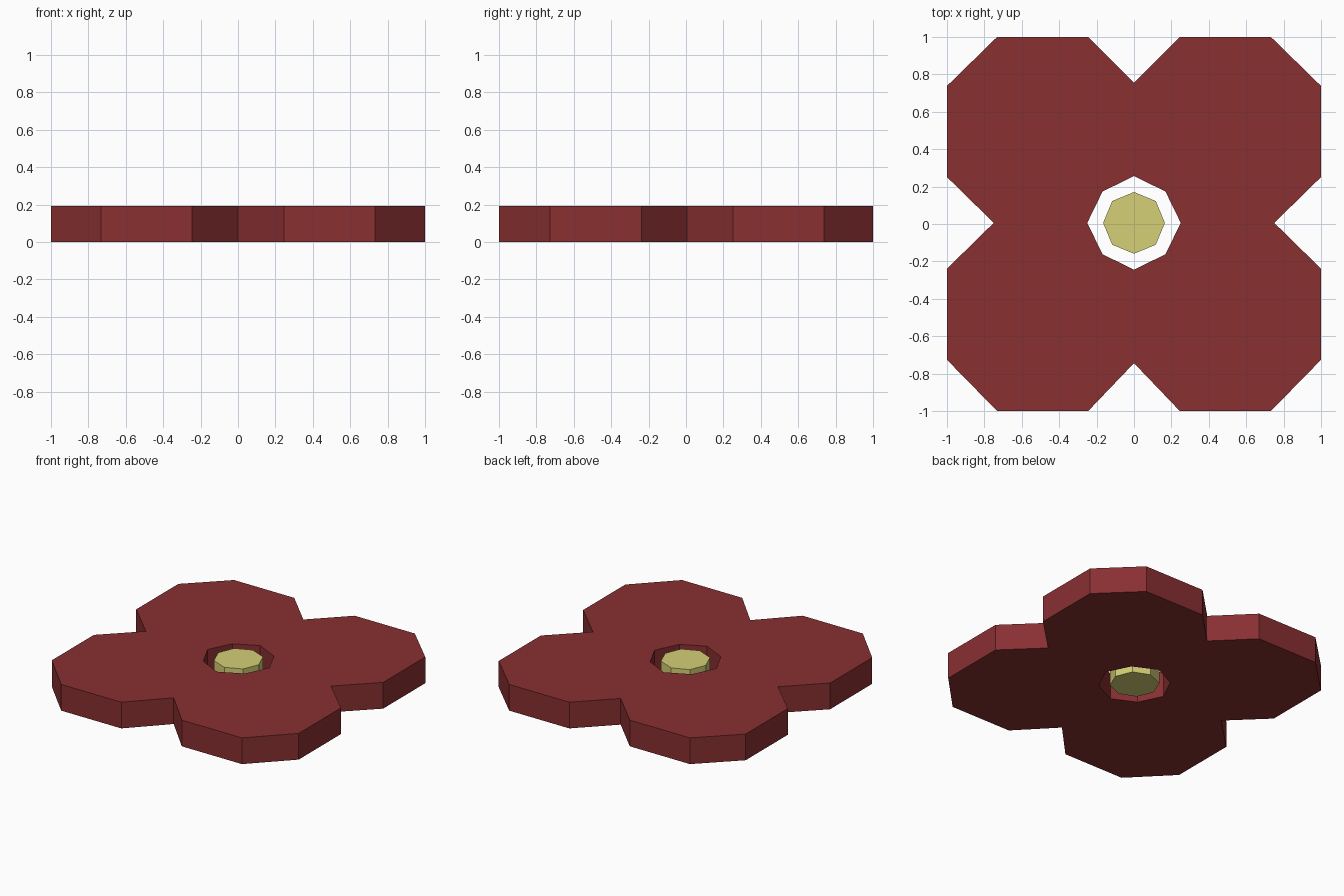
import bpy, bmesh, math
from mathutils import Vector

if "Cube" in bpy.data.objects:
    bpy.data.objects.remove(bpy.data.objects["Cube"])

HEIGHT = 0.192
SHIFT = 0.006  # slight offset of the hole and notches in y


def material(name, color):
    m = bpy.data.materials.new(name)
    m.diffuse_color = (*color, 1)
    m.use_nodes = True
    m.node_tree.nodes["Principled BSDF"].inputs["Base Color"].default_value = m.diffuse_color
    return m


def make_slab(name, polygons, mat):
    """Weld flat polygons together and extrude them up to HEIGHT."""
    bm = bmesh.new()
    for poly in polygons:
        bm.faces.new([bm.verts.new((x, y, 0)) for x, y in poly])
    bmesh.ops.remove_doubles(bm, verts=bm.verts, dist=1e-4)
    out = bmesh.ops.extrude_face_region(bm, geom=bm.faces[:], use_keep_orig=True)
    top = [v for v in out["geom"] if isinstance(v, bmesh.types.BMVert)]
    bmesh.ops.translate(bm, verts=top, vec=Vector((0, 0, HEIGHT)))
    bmesh.ops.recalc_face_normals(bm, faces=bm.faces[:])
    # Merge the flat pieces into clean surfaces
    for v in bm.verts:
        if abs(v.co.y) < 0.95:
            v.co.y += SHIFT
    mesh = bpy.data.meshes.new(name)
    bm.to_mesh(mesh)
    bm.free()
    mesh.materials.append(mat)
    obj = bpy.data.objects.new(name, mesh)
    bpy.context.collection.objects.link(obj)
    return obj


red = material("dark red", (0.25, 0.029, 0.031))
yellow = material("pale yellow", (0.66, 0.63, 0.18))

# Four petals: one quarter of the outline with its part of the octagonal hole
d = 0.168
quarter = [(0.75, 0), (1, 0.245), (1, 0.732), (0.732, 1), (0.245, 1), (0, 0.75),
           (0, 0.25), (d, d), (0.25, 0)]
quarters = []
for sx, sy in ((1, 1), (-1, 1), (-1, -1), (1, -1)):
    pts = [(sx * x, sy * y) for x, y in quarter]
    quarters.append(pts if sx * sy > 0 else pts[::-1])
make_slab("petals", quarters, red)

# Octagonal flower centre standing free in the hole
r = 0.165
octagon = [(r * math.cos(i * math.pi / 4), r * math.sin(i * math.pi / 4)) for i in range(8)]
make_slab("flower_centre", [octagon], yellow)
